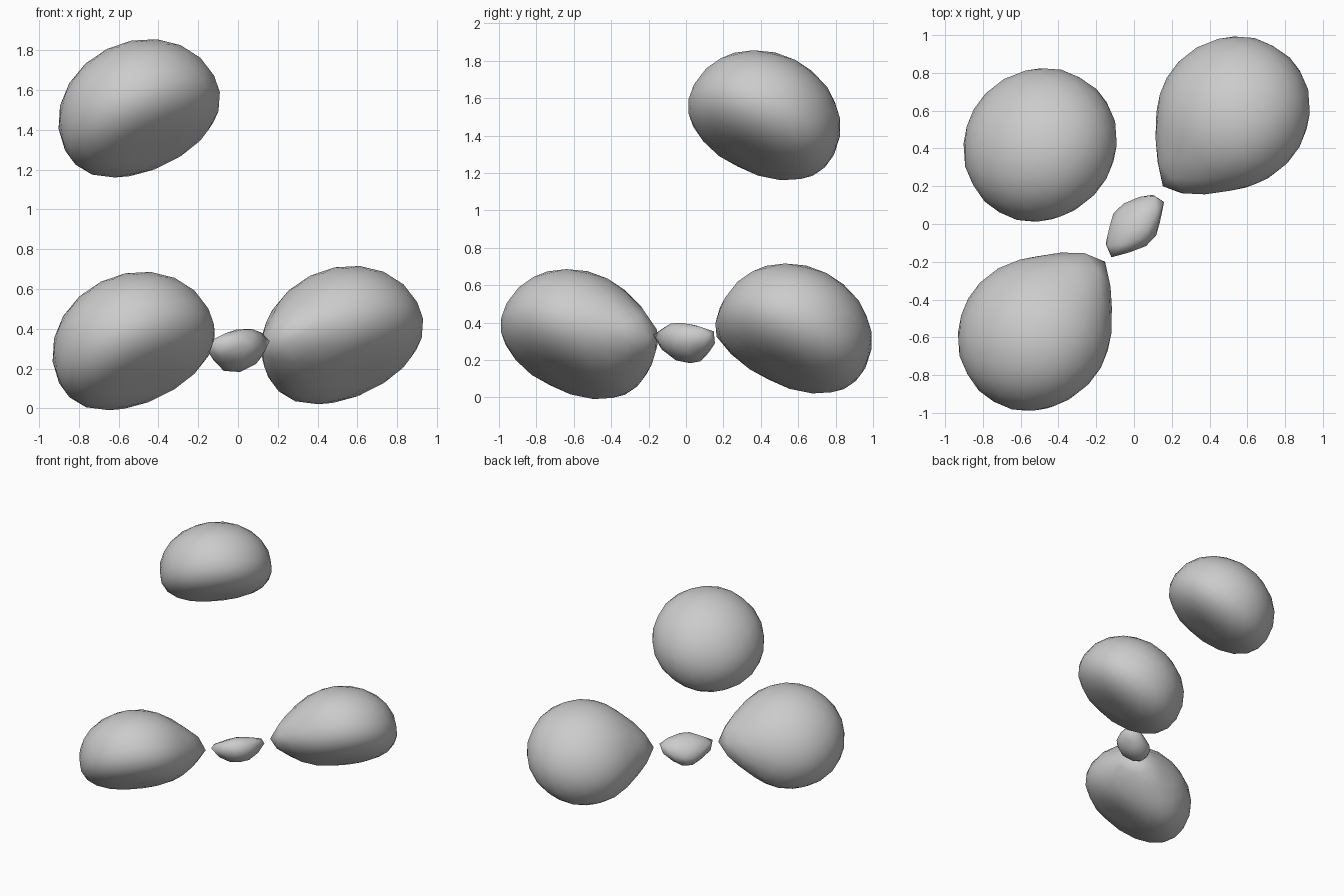
import bpy, bmesh
from mathutils import Vector

if "Cube" in bpy.data.objects:
    bpy.data.objects.remove(bpy.data.objects["Cube"])

# common tilted axis shared by every droplet
AXIS = Vector((-0.39, 0.39, 0.83)).normalized()
ROT = AXIS.to_track_quat('Z', 'Y').to_matrix()


def blob(name, centre, radius, up, down, tips=(), subdiv=3, dent=0.0):
    """Domed pebble with a flattened, dented underside and optional drawn-out tips.
    tips: (direction, length, sharpness)"""
    bm = bmesh.new()
    bmesh.ops.create_icosphere(bm, subdivisions=subdiv, radius=1.0)
    c = Vector(centre)
    for v in bm.verts:
        d = v.co.normalized()
        rho = (d.x ** 2 + d.y ** 2) ** 0.5
        if d.z >= 0:
            p = Vector((d.x * radius, d.y * radius, d.z * up))
        else:
            k = (rho ** 2.4 + abs(d.z) ** 2.4) ** (-1 / 2.4)
            z = d.z * k * down + dent * max(0, -d.z) ** 8
            p = Vector((d.x * k * radius, d.y * k * radius, z))
        p = ROT @ p
        world_dir = (ROT @ d)
        for direction, length, sharp in tips:
            t = Vector(direction).normalized()
            a = world_dir.dot(t)
            if a > 0:
                p += t * length * a ** sharp
        v.co = p + c
    bmesh.ops.recalc_face_normals(bm, faces=bm.faces)
    me = bpy.data.meshes.new(name)
    bm.to_mesh(me)
    bm.free()
    for f in me.polygons:
        f.use_smooth = True
    ob = bpy.data.objects.new(name, me)
    bpy.context.collection.objects.link(ob)
    return ob


# floating upper blob
blob("upper_blob", (-0.495, 0.417, 1.485), 0.42, 0.35, 0.245, dent=0.03)

# two lower blobs, each with a tip reaching for the middle
blob("back_right_blob", (0.527, 0.585, 0.345), 0.42, 0.35, 0.245,
     [((-0.35, -0.40, -0.01), 0.12, 9)], dent=0.03)
blob("front_left_blob", (-0.525, -0.585, 0.315), 0.42, 0.35, 0.245,
     [((0.34, 0.40, 0.02), 0.12, 9)], dent=0.03)

# small bead between the tips
blob("middle_bead", (0.0, 0.0, 0.30), 0.135, 0.085, 0.105,
     [((0.14, 0.16, 0.05), 0.09, 5), ((-0.14, -0.16, 0.03), 0.09, 5)], subdiv=2)
